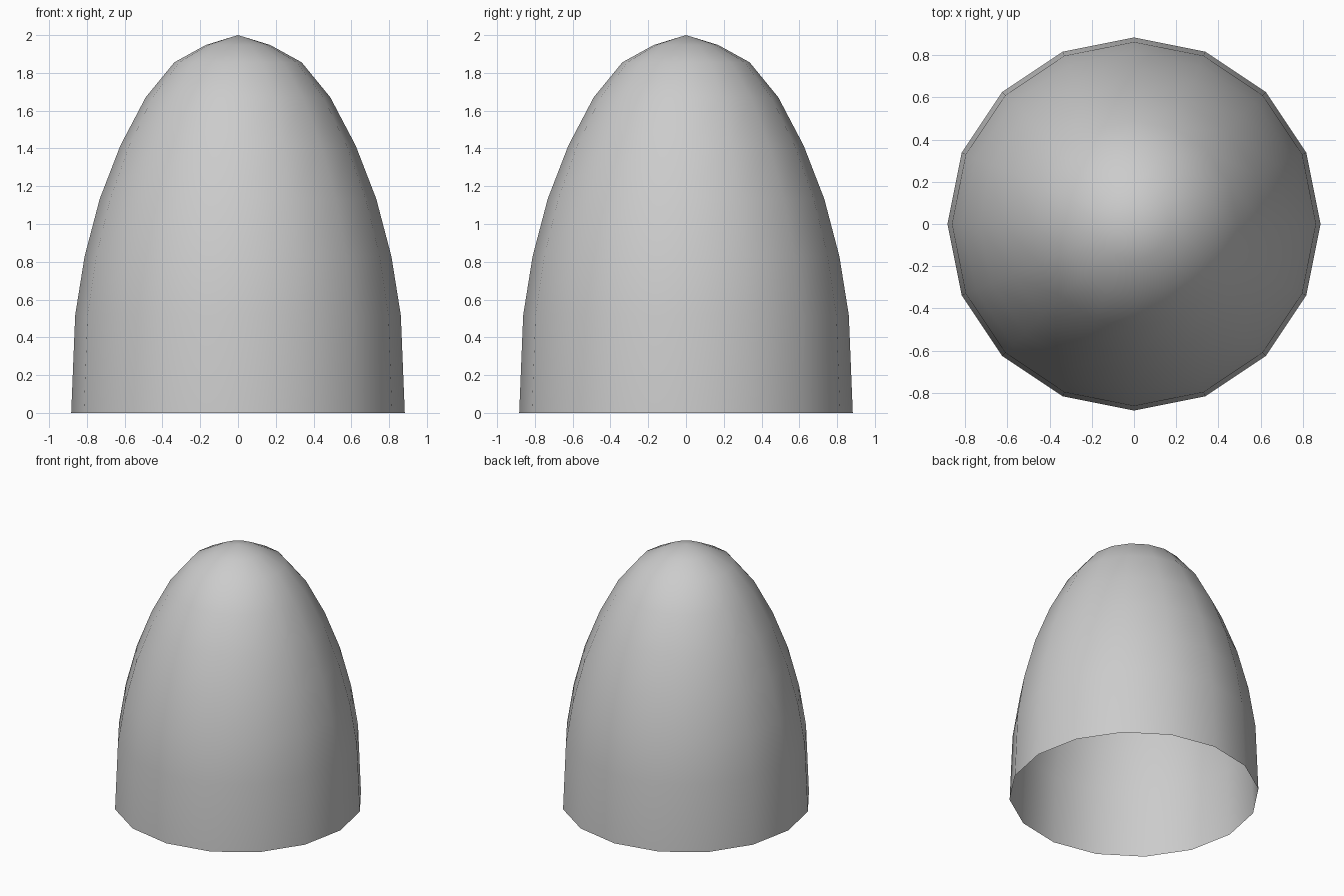
import bpy, bmesh
from math import pi, sin, cos

if "Cube" in bpy.data.objects:
    bpy.data.objects.remove(bpy.data.objects["Cube"])

SIDES = 16
# profile from the open rim up to the last ring: radius, height
PROFILE = [(0.883, 0), (0.862, 0.517), (0.812, 0.829), (0.732, 1.133),
           (0.623, 1.415), (0.489, 1.67), (0.337, 1.856), (0.17, 1.948)]

# open-bottomed dome shell
bm = bmesh.new()
rings = [[bm.verts.new((r * cos(2 * pi * i / SIDES), r * sin(2 * pi * i / SIDES), z))
          for i in range(SIDES)] for r, z in PROFILE]
tip = bm.verts.new((0, 0, 2))
for i in range(SIDES):
    j = (i + 1) % SIDES
    for low, high in zip(rings, rings[1:]):
        bm.faces.new((low[i], low[j], high[j], high[i]))
    bm.faces.new((rings[-1][i], rings[-1][j], tip))
for f in bm.faces:
    f.smooth = True

mesh = bpy.data.meshes.new("dome_shell")
bm.to_mesh(mesh)
bm.free()
dome = bpy.data.objects.new("dome_shell", mesh)
bpy.context.collection.objects.link(dome)
